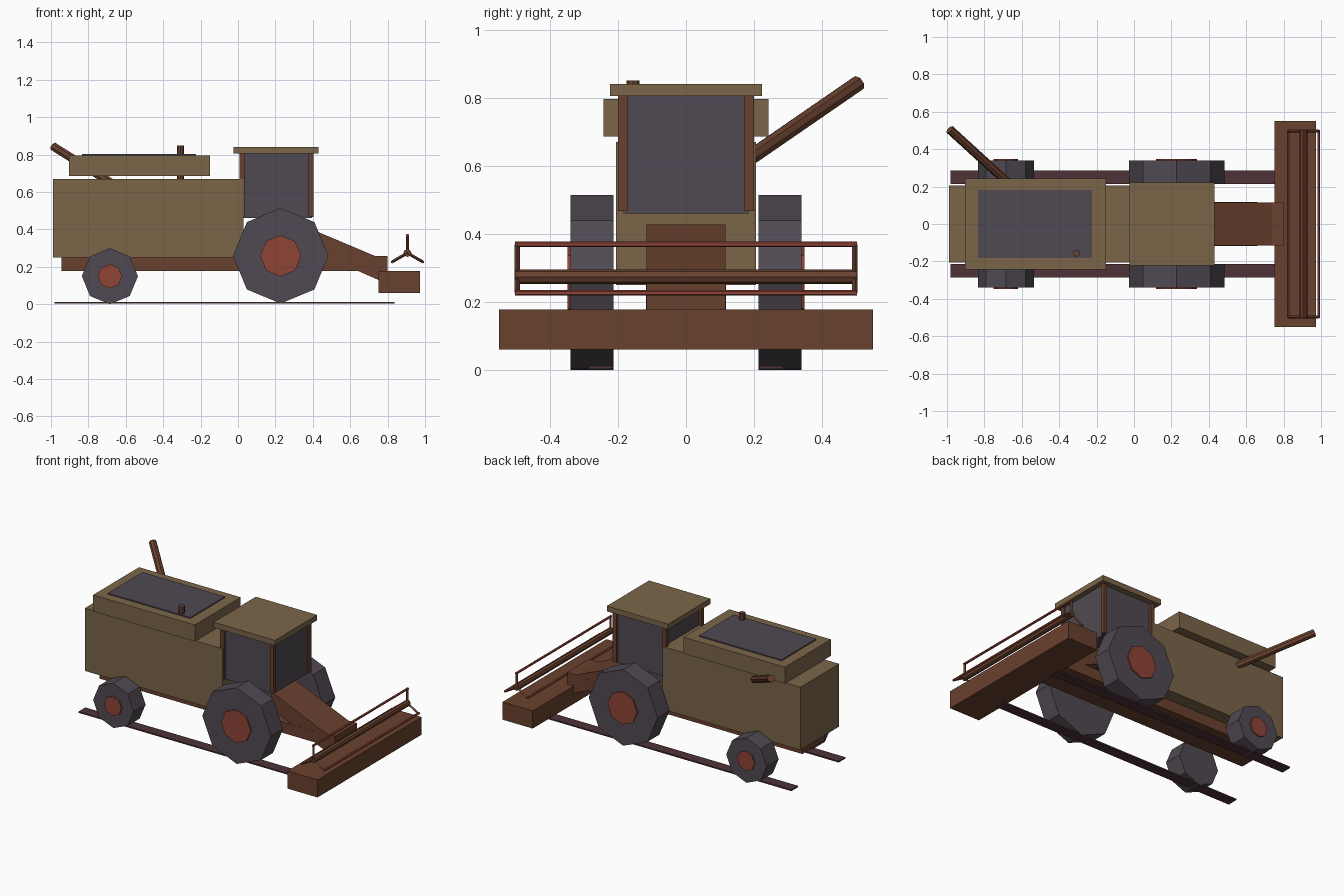
import bpy, bmesh, math
from mathutils import Vector

if "Cube" in bpy.data.objects:
    bpy.data.objects.remove(bpy.data.objects["Cube"])


def srgb(r, g, b):
    def f(c):
        c /= 255
        return c / 12.92 if c <= 0.04045 else ((c + 0.055) / 1.055) ** 2.4
    return (f(r), f(g), f(b), 1)


def material(name, *rgb):
    m = bpy.data.materials.new(name)
    m.diffuse_color = srgb(*rgb)
    m.use_nodes = True
    m.node_tree.nodes["Principled BSDF"].inputs["Base Color"].default_value = m.diffuse_color
    return m


TAN = material("tan_paint", 123, 101, 73)
BROWN = material("rust_brown", 105, 65, 46)
DARK = material("dark_grey", 80, 73, 82)
RED = material("dull_red", 142, 67, 54)
TRACK = material("dark_maroon", 78, 51, 55)


def finish(name, bm, mat):
    bmesh.ops.recalc_face_normals(bm, faces=bm.faces)
    me = bpy.data.meshes.new(name)
    bm.to_mesh(me)
    bm.free()
    me.materials.append(mat)
    ob = bpy.data.objects.new(name, me)
    bpy.context.collection.objects.link(ob)
    return ob


def box(name, mat, x, y, z):
    """Box from (min, max) ranges."""
    bm = bmesh.new()
    bmesh.ops.create_cube(bm, size=1)
    for v in bm.verts:
        v.co = [(r[0] + r[1]) / 2 + c * (r[1] - r[0]) for c, r in zip(v.co, (x, y, z))]
    return finish(name, bm, mat)


def rod(name, mat, a, b, radius, sides=8):
    """Cylinder between two points."""
    a, b = Vector(a), Vector(b)
    bm = bmesh.new()
    bmesh.ops.create_cone(bm, cap_ends=True, segments=sides, radius1=radius,
                          radius2=radius, depth=(b - a).length)
    ob = finish(name, bm, mat)
    ob.location = (a + b) / 2
    ob.rotation_euler = (b - a).to_track_quat('Z', 'Y').to_euler()
    return ob


def prism(name, mat, profile, half_width):
    """XZ profile extruded along y."""
    bm = bmesh.new()
    f = bm.faces.new([bm.verts.new((x, -half_width, z)) for x, z in profile])
    new = bmesh.ops.extrude_face_region(bm, geom=[f])["geom"]
    bmesh.ops.translate(bm, vec=(0, 2 * half_width, 0),
                        verts=[g for g in new if isinstance(g, bmesh.types.BMVert)])
    return finish(name, bm, mat)


# Main body, chassis and grain hopper
box("body", TAN, (-0.99, 0.03), (-0.205, 0.205), (0.25, 0.67))
box("chassis", BROWN, (-0.943, 0.66), (-0.117, 0.117), (0.177, 0.25))
box("hopper", TAN, (-0.903, -0.15), (-0.243, 0.243), (0.686, 0.796))
box("hopper_cover", DARK, (-0.835, -0.225), (-0.183, 0.183), (0.796, 0.804))
rod("exhaust", BROWN, (-0.307, -0.156, 0.66), (-0.307, -0.156, 0.85), 0.019)
rod("unloading_auger", BROWN, (-0.64, 0.19, 0.625), (-0.985, 0.505, 0.842), 0.024)

# Cab
box("cab_glass", DARK, (0.025, 0.395), (-0.183, 0.183), (0.46, 0.806))
box("cab_roof", TAN, (-0.024, 0.43), (-0.223, 0.223), (0.805, 0.841))
for x, end in ((0.021, "rear"), (0.39, "front")):
    for s, side in ((-1, "right"), (1, "left")):
        y = s * 0.186
        box(f"cab_post_{end}_{side}", BROWN, (x - 0.0135, x + 0.0135),
            (y - 0.0135, y + 0.0135), (0.467, 0.806))

# Wheels and ground strips
for s, side in ((-1, "right"), (1, "left")):
    for x, r, hub, end in ((0.228, 0.255, 0.11, "front"), (-0.685, 0.15, 0.065, "rear")):
        for part, mat, y0, y1, rad in (("tyre", DARK, 0.213, 0.339, r),
                                       ("hub", RED, 0.30, 0.348, hub)):
            z = r + (0.004 if end == "front" else 0)
            ob = rod(f"{end}_{part}_{side}", mat, (x, s * y0, z), (x, s * y1, z), rad)
            ob.rotation_euler = (math.pi / 2, 0, 0)
    ys = sorted((s * 0.215, s * 0.286))
    box(f"ground_strip_{side}", TRACK, (-0.98, 0.838), ys, (0.003, 0.012))

# Feeder house and cutting header
prism("feeder", BROWN, [(0.33, 0.428), (0.735, 0.257), (0.8, 0.257), (0.8, 0.128),
                        (0.755, 0.128), (0.33, 0.315)], 0.116)
box("header", BROWN, (0.75, 0.974), (-0.55, 0.55), (0.06, 0.178))

# Reel: shaft, three bars and end arms
CX, CZ, R = 0.906, 0.274, 0.095
rod("reel_shaft", BROWN, (CX, -0.503, CZ), (CX, 0.503, CZ), 0.021)
for i in range(3):
    a = math.pi / 2 + i * math.tau / 3
    x, z = CX + R * math.cos(a), CZ + R * math.sin(a)
    rod(f"reel_bar_{i}", RED, (x, -0.503, z), (x, 0.503, z), 0.008, 6)
    for s, side in ((-1, "right"), (1, "left")):
        rod(f"reel_arm_{i}_{side}", BROWN, (CX, s * 0.496, CZ), (x, s * 0.496, z), 0.008, 4)
